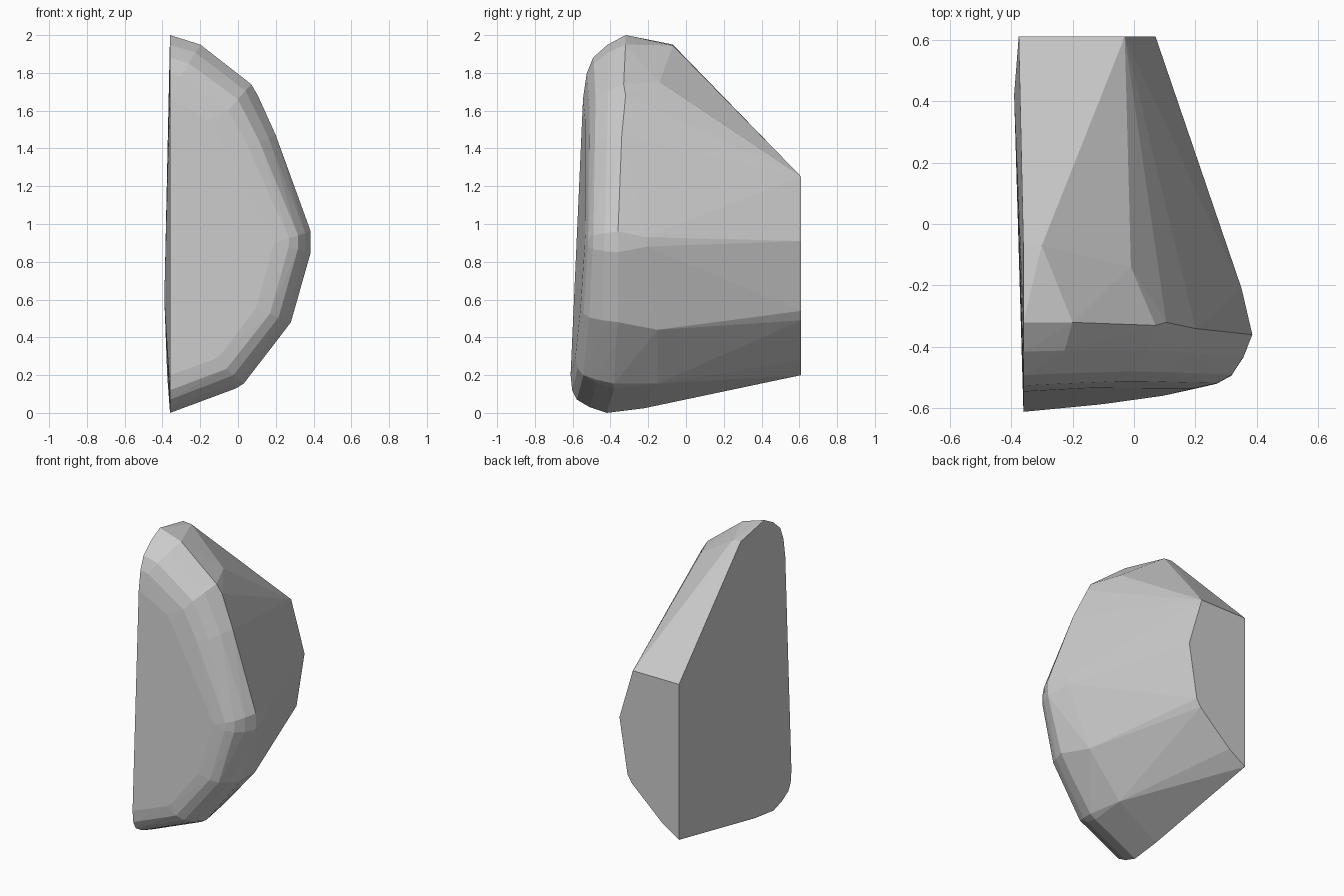
import bpy, bmesh
from mathutils import Vector

if "Cube" in bpy.data.objects:
    bpy.data.objects.remove(bpy.data.objects["Cube"])

# Outer rim of the front, from top left round to bottom left: x, z, y
rim = [(-.36, 2.0, -.32), (-.20, 1.95, -.32), (.07, 1.74, -.33), (.105, 1.68, -.32),
       (.20, 1.47, -.34), (.385, .96, -.36), (.385, .85, -.36), (.28, .48, -.36),
       (.20, .375, -.37), (.03, .155, -.38), (-.01, .13, -.38), (-.20, .06, -.40),
       (-.36, 0, -.42)]

# Rounding from the rim into the front face: inset, share of the depth
rounding = [(0, 0), (.03, .45), (.07, .8), (.12, .94), (.2, 1)]

# Back face outline and the shoulders between rim and back
back = [(-.375, 1.25), (-.03, 1.25), (.07, .91), (.01, .54), (-.02, .49), (-.25, .28), (-.375, .2)]
shoulders = [(-.36, -.07, 1.95), (-.30, -.07, 1.945), (-.01, -.14, 1.75),
             (.35, -.21, .93), (.35, -.21, .88), (.23, -.15, .44), (-.01, -.15, .155),
             (-.36, -.22, .025), (-.39, .42, .6)]


def front_y(x, z):
    """Sloping plane of the front face."""
    return -.62 + .045 * z + .08 * (x + .36)


points = [Vector(p) for p in shoulders] + [Vector((x, .61, z)) for x, z in back]
last = len(rim) - 1
for i, (x, z, y) in enumerate(rim):
    if i in (0, last):
        inward = Vector((0, -1 if i == 0 else 1))
    else:
        a, b = rim[i - 1], rim[i + 1]
        t = Vector((b[0] - a[0], b[1] - a[1])).normalized()
        inward = Vector((t.y, -t.x))
    scale = 1 + .7 * max(0, z - 1)
    for inset, share in rounding:
        px = max(-.36, x + inward.x * inset * scale)
        pz = z + inward.y * inset * scale
        points.append(Vector((px, y + (front_y(px, pz) - y) * share, pz)))

# Convex chunk
bm = bmesh.new()
for p in points:
    bm.verts.new(p)
bmesh.ops.convex_hull(bm, input=bm.verts[:])
bmesh.ops.delete(bm, geom=[v for v in bm.verts if not v.link_faces], context='VERTS')
bmesh.ops.dissolve_limit(bm, angle_limit=.01, verts=bm.verts[:], edges=bm.edges[:])
bmesh.ops.recalc_face_normals(bm, faces=bm.faces[:])
mesh = bpy.data.meshes.new("rounded_chunk")
bm.to_mesh(mesh)
bm.free()
bpy.context.collection.objects.link(bpy.data.objects.new("rounded_chunk", mesh))
